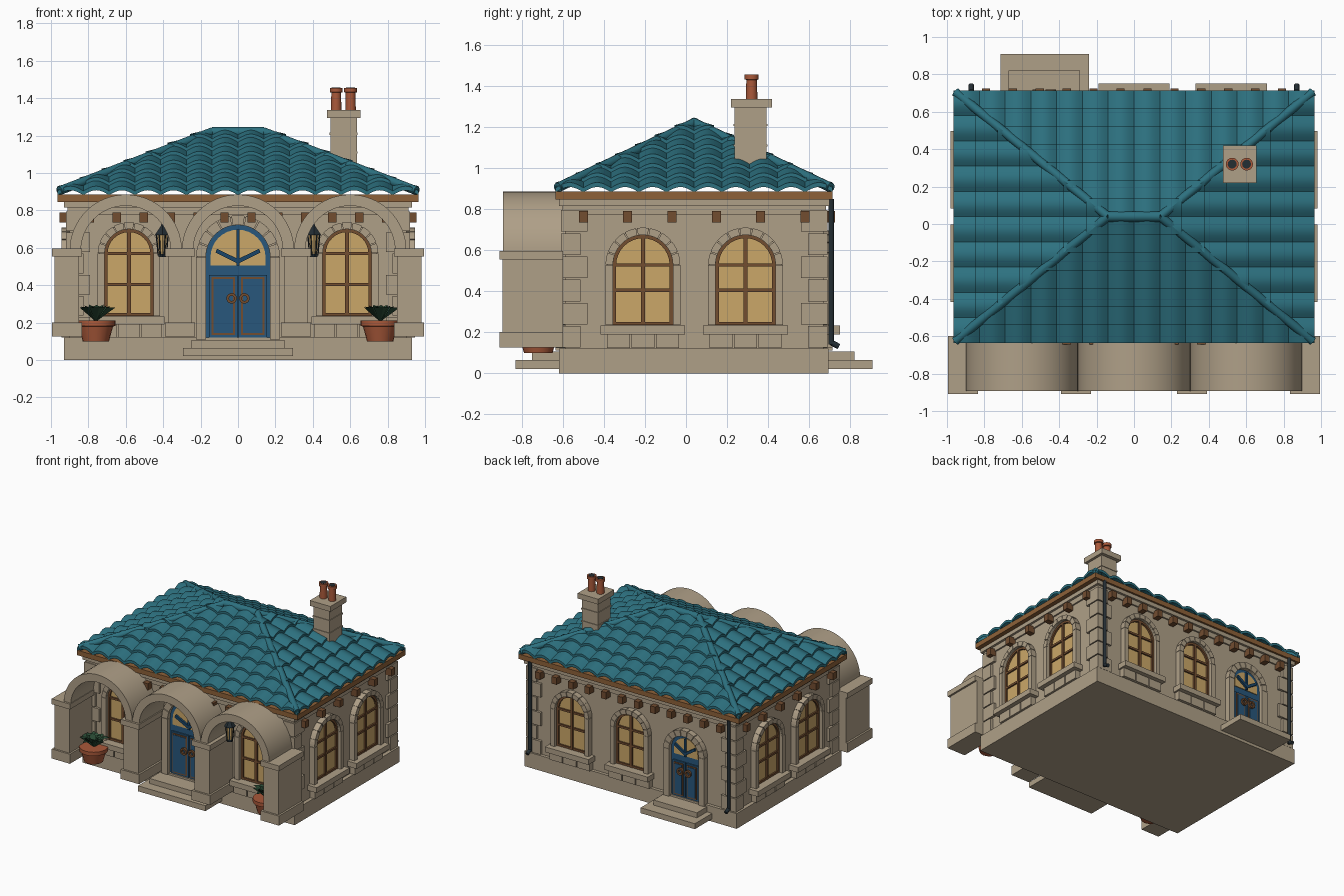
import bpy, bmesh, math
from math import pi, sin, cos
from mathutils import Matrix, Vector

cube = bpy.data.objects.get("Cube")
if cube:
    bpy.data.objects.remove(cube)

COLOURS = {
    "stone": (0.43, 0.35, 0.245), "roof_teal": (0.026, 0.165, 0.215),
    "warm_glass": (0.6, 0.39, 0.14), "wood": (0.17, 0.075, 0.03),
    "eave_wood": (0.27, 0.12, 0.04), "door_blue": (0.021, 0.095, 0.2),
    "bar_blue": (0.01, 0.06, 0.14), "terracotta": (0.4, 0.1, 0.042),
    "iron": (0.017, 0.026, 0.032), "leaf": (0.026, 0.08, 0.04),
}
mats = {}
for key, rgb in COLOURS.items():
    m = bpy.data.materials.new(key)
    m.use_nodes = True
    m.diffuse_color = (*rgb, 1)
    m.node_tree.nodes["Principled BSDF"].inputs["Base Color"].default_value = (*rgb, 1)
    mats[key] = m

parts = {}          # part name -> (bmesh, material name)
I = Matrix.Identity(4)


def part(name, mat):
    return parts.setdefault(name, (bmesh.new(), mat))[0]


def box(name, mat, x, y, z, M=I):
    """Box between the given (low, high) ranges."""
    size = [b - a for a, b in (x, y, z)]
    mid = [(a + b) / 2 for a, b in (x, y, z)]
    bmesh.ops.create_cube(part(name, mat), size=1,
                          matrix=M @ Matrix.Translation(mid) @ Matrix.Diagonal((*size, 1)))


def prism(name, mat, pts, y, M=I):
    """Outline in x, z pushed along y."""
    bm = part(name, mat)
    a, b = [[bm.verts.new(M @ Vector((px, d, pz))) for px, pz in pts] for d in y]
    n = len(pts)
    faces = [bm.faces.new(a), bm.faces.new(b[::-1])]
    faces += [bm.faces.new((a[i], b[i], b[(i + 1) % n], a[(i + 1) % n])) for i in range(n)]
    bmesh.ops.recalc_face_normals(bm, faces=faces)


def arc(cx, cz, r, a0=0, a1=pi, n=16):
    return [(cx + r * cos(a0 + (a1 - a0) * i / n), cz + r * sin(a0 + (a1 - a0) * i / n))
            for i in range(n + 1)]


def band(name, mat, cx, cz, ri, ro, y, M=I, a0=0, a1=pi, n=16):
    prism(name, mat, arc(cx, cz, ro, a0, a1, n) + arc(cx, cz, ri, a0, a1, n)[::-1], y, M)


def rod(name, mat, p, q, r1, r2=None, n=12):
    p, q = Vector(p), Vector(q)
    M = Matrix.Translation((p + q) / 2) @ (q - p).to_track_quat('Z', 'Y').to_matrix().to_4x4()
    bmesh.ops.create_cone(part(name, mat), cap_ends=True, segments=n, radius1=r1,
                          radius2=r1 if r2 is None else r2, depth=(q - p).length, matrix=M)


def lathe(name, mat, cx, cy, profile, n=20):
    for (r1, z1), (r2, z2) in zip(profile, profile[1:]):
        rod(name, mat, (cx, cy, z1), (cx, cy, z2), r1, r2, n)


# House body, base and bands
CY, WX, Y0, Y1 = 0.04, 0.9, -0.59, 0.67
box("base_slab", "stone", (-0.93, 0.93), (-0.62, 0.695), (0, 0.12))
box("walls", "stone", (-WX, WX), (Y0, Y1), (0.11, 0.85))
for grow, z in ((0.012, (0.775, 0.815)), (0.03, (0.815, 0.846))):
    box("cornice", "stone", (-WX - grow, WX + grow), (Y0 - grow, Y1 + grow), z)
box("eave_board", "eave_wood", (-0.965, 0.965), (-0.635, 0.715), (0.846, 0.885))
for i in range(6):                      # corner blocks, alternating lengths
    z = 0.125 + i * 0.113
    a, b = ((0.11, 0.075), (0.075, 0.11))[i % 2]
    for sx in (-1, 1):
        x = sorted((sx * (WX + 0.02), sx * (WX - a)))
        box("quoins", "stone", x, (Y0 - 0.02, Y0 + b), (z, z + 0.105))
        box("quoins", "stone", x, (Y1 - b, Y1 + 0.02), (z, z + 0.105))

# Local wall frames: x along the wall, -y outwards
FRONT = Matrix.Translation((0, Y0, 0))
BACK = Matrix.Translation((0, Y1, 0)) @ Matrix.Rotation(pi, 4, 'Z')
SIDES = [Matrix.Translation((s * WX, CY, 0)) @ Matrix.Rotation(s * pi / 2, 4, 'Z') for s in (1, -1)]

# Brackets under the eaves
for M, count, step in [(FRONT, 12, 0.144), (BACK, 12, 0.144)] + [(S, 6, 0.216) for S in SIDES]:
    for i in range(count):
        x = (i - (count - 1) / 2) * step
        box("eave_brackets", "wood", (x - 0.022, x + 0.022), (-0.055, 0), (0.735, 0.79), M)


def surround(M, cx, r, w, spring, bottom):
    """Stone jambs and arch stones."""
    n = 9
    band("arch_backing", "stone", cx, spring, r, r + w - 0.006, (-0.036, 0), M)
    for i in range(n):
        band("arch_stones", "stone", cx, spring, r, r + w, (-0.045, 0), M,
             pi * i / n + 0.015, pi * (i + 1) / n - 0.015, 3)
    for s in (-1, 1):
        x = sorted((cx + s * r, cx + s * (r + w)))
        box("jambs", "stone", x, (-0.045, 0), (bottom, spring), M)


def window(M, cx, r, w, spring, bottom=0.235):
    surround(M, cx, r, w, spring, bottom)
    prism("window_glass", "warm_glass",
          [(cx - r, bottom), (cx + r, bottom)] + arc(cx, spring, r), (-0.006, 0), M)
    band("window_frames", "wood", cx, spring, r - 0.016, r, (-0.02, 0), M)
    for s in (-1, 1):
        x = sorted((cx + s * r, cx + s * (r - 0.016)))
        box("window_frames", "wood", x, (-0.02, 0), (bottom, spring), M)
    box("window_frames", "wood", (cx - 0.01, cx + 0.01), (-0.02, 0), (bottom, spring + r), M)
    for z in (bottom + 0.008, 0.405, spring):
        box("window_frames", "wood", (cx - r, cx + r), (-0.018, 0), (z - 0.008, z + 0.008), M)
    box("window_sills", "stone", (cx - r - 0.06, cx + r + 0.06), (-0.08, 0), (0.19, 0.232), M)
    for i in (-1, 0, 1):
        box("sill_blocks", "stone", (cx + i * 0.12 - 0.056, cx + i * 0.12 + 0.056),
            (-0.045, 0), (0.122, 0.19), M)


def door(M, cx, r, w, spring, top):
    surround(M, cx, r, w, spring, 0.11)
    prism("door_backing", "door_blue",
          [(cx - r, 0.12), (cx + r, 0.12)] + arc(cx, spring, r), (-0.012, 0), M)
    g = r - 0.025
    prism("door_fanlight", "warm_glass",
          [(cx - g, top + 0.05), (cx + g, top + 0.05)] + arc(cx, spring, g), (-0.018, 0), M)
    box("fanlight_bars", "bar_blue", (cx - 0.008, cx + 0.008), (-0.03, 0), (top + 0.05, spring + g), M)
    z = top + 0.06
    for s in (-1, 1):
        prism("fanlight_bars", "bar_blue", [(cx, z), (cx + s * r * 0.7, z + 0.06),
              (cx + s * r * 0.65, z + 0.08), (cx, z + 0.025)], (-0.034, 0), M)
        for name, mat, e, d in (("door_leaves", "door_blue", 0, 0.022),
                                ("door_trim", "wood", 0.012, 0.028),
                                ("door_panels", "door_blue", 0.022, 0.032)):
            x = sorted((cx + s * (0.004 + e), cx + s * (r - 0.018 - e)))
            box(name, mat, x, (-d, 0), (0.122 + e, top - e), M)
        ring = M @ Matrix.Translation((cx + s * 0.034, -0.04, 0.33))
        band("door_rings", "wood", 0, 0, 0.014, 0.028, (-0.008, 0.01), ring, 0, 2 * pi, 16)


for s in (-1, 1):
    window(FRONT, s * 0.583, 0.13, 0.037, 0.57)
for S, sign in zip(SIDES, (1, -1)):
    for y in (-0.21, 0.29):
        window(S, sign * (y - CY), 0.146, 0.036, 0.528)
for x in (0, 0.52):
    window(BACK, -x, 0.13, 0.037, 0.53)
door(FRONT, 0, 0.172, 0.052, 0.55, 0.455)
door(BACK, 0.48, 0.13, 0.048, 0.485, 0.4)

# Steps at both doors
box("front_steps", "stone", (-0.295, 0.295), (-0.83, -0.6), (0.022, 0.065))
box("front_steps", "stone", (-0.25, 0.25), (-0.75, -0.6), (0.065, 0.105))
box("back_steps", "stone", (-0.715, -0.24), (0.66, 0.91), (0.022, 0.065))
box("back_steps", "stone", (-0.67, -0.29), (0.66, 0.82), (0.065, 0.105))

# Porch of three barrel arches on four piers
for cx in (-0.6, 0, 0.6):
    band("porch_arches", "stone", cx, 0.585, 0.24, 0.3, (-0.893, -0.59), n=32)
for cx in (-0.915, -0.31, 0.31, 0.915):
    for e, z in ((0.065, (0.125, 0.56)), (0.08, (0.125, 0.2)), (0.08, (0.555, 0.597))):
        box("porch_piers", "stone", (cx - e, cx + e), (-0.83 - e, -0.6), z)


# Barrel tiles: one stepped, scalloped sheet per slope, trimmed at the hips
def tile_slope(half, top, depth, run, angle, columns, courses=7, seg=8):
    bm = part("roof_tiles", "roof_teal")
    tmp = bmesh.new()
    rows = []
    for j in range(courses):
        rows += [(j / courses, 0.0), (j / courses, 0.022), ((j + 1) / courses, 0.004)]
    grid = []
    for t, lift in rows:
        line = []
        for i in range(columns * seg + 1):
            bump = 0.026 * sin(pi * (i % seg) / seg)
            line.append(tmp.verts.new((half * (2 * i / (columns * seg) - 1), run * t - depth,
                                       0.882 + 0.325 * t + lift + bump)))
        grid.append(line)
    for a, b in zip(grid, grid[1:]):
        for i in range(len(a) - 1):
            tmp.faces.new((a[i], a[i + 1], b[i + 1], b[i]))
    for s in (-1, 1):
        bmesh.ops.bisect_plane(tmp, geom=tmp.verts[:] + tmp.edges[:] + tmp.faces[:],
                               plane_co=(s * half, -depth, 0),
                               plane_no=(s * run, half - top, 0), clear_outer=True)
    tmp.transform(Matrix.Translation((0, CY, 0)) @ Matrix.Rotation(angle, 4, 'Z'))
    mesh = bpy.data.meshes.new("tile_sheet")
    tmp.to_mesh(mesh)
    tmp.free()
    bm.from_mesh(mesh)
    bpy.data.meshes.remove(mesh)


RX, RY, RIDGE = 0.965, 0.675, 0.14
for turn in (0, pi):
    tile_slope(RX, RIDGE, RY, RY, turn, 14)
    tile_slope(RY, 0, RX, RX - RIDGE, turn + pi / 2, 10)
rod("ridge_cap", "roof_teal", (-RIDGE, CY, 1.218), (RIDGE, CY, 1.218), 0.028)
for sx in (-1, 1):
    for sy in (-1, 1):
        rod("hip_caps", "roof_teal", (sx * (RX - 0.01), CY + sy * (RY - 0.01), 0.905),
            (sx * RIDGE, CY, 1.22), 0.024)

# Chimney with two clay pots
box("chimney_stack", "stone", (0.495, 0.635), (0.237, 0.393), (0.95, 1.3))
for z in (1.11, 1.21):
    box("chimney_bands", "stone", (0.49, 0.64), (0.232, 0.398), (z - 0.006, z + 0.006))
box("chimney_cap", "stone", (0.475, 0.655), (0.22, 0.42), (1.295, 1.337))
for x in (0.525, 0.602):
    lathe("chimney_pots", "terracotta", x, 0.32,
          [(0.028, 1.335), (0.026, 1.43), (0.034, 1.432), (0.034, 1.455)])
    rod("chimney_holes", "iron", (x, 0.32, 1.45), (x, 0.32, 1.457), 0.024)

# Downpipes, porch lanterns and potted plants, mirrored
for s in (-1, 1):
    rod("downpipes", "iron", (s * 0.87, 0.708, 0.14), (s * 0.87, 0.708, 0.85), 0.014)
    rod("downpipes", "iron", (s * 0.87, 0.708, 0.15), (s * 0.87, 0.745, 0.13), 0.014)
    lx, ly = s * 0.405, -0.68
    rod("lantern_arms", "iron", (lx, -0.59, 0.69), (lx, ly, 0.72), 0.008)
    rod("lantern_arms", "iron", (lx, ly, 0.69), (s * 0.325, ly, 0.65), 0.008)
    rod("lantern_caps", "iron", (lx, ly, 0.67), (lx, ly, 0.72), 0.045, 0.006, 6)
    rod("lantern_glass", "warm_glass", (lx, ly, 0.565), (lx, ly, 0.67), 0.02, 0.03, 6)
    rod("lantern_caps", "iron", (lx, ly, 0.55), (lx, ly, 0.567), 0.024, n=6)
    for k in range(6):
        c, d = cos(k * pi / 3), sin(k * pi / 3)
        rod("lantern_bars", "iron", (lx + 0.022 * c, ly + 0.022 * d, 0.56),
            (lx + 0.032 * c, ly + 0.032 * d, 0.67), 0.004, n=5)
    px, py = s * 0.76, -0.72
    lathe("flower_pots", "terracotta", px, py,
          [(0.07, 0.1), (0.092, 0.18), (0.104, 0.182), (0.104, 0.212)])
    bm = part("pot_leaves", "leaf")
    for k in range(18):
        a, lean = k * 2.4, 0.35 + 0.65 * (k / 17)
        out, side = Vector((cos(a), sin(a), 0)), Vector((-sin(a), cos(a), 0)) * 0.026
        root = Vector((px, py, 0.205))
        mid = root + out * 0.075 * lean + Vector((0, 0, 0.075))
        tip = root + out * 0.125 * lean + Vector((0, 0, 0.105 - 0.035 * lean))
        v = [bm.verts.new(p) for p in (root, mid + side, tip, mid - side)]
        bm.faces.new(v)

# Turn every part into an object
bpy.ops.object.select_all(action='DESELECT')
SMOOTH = ("roof_tiles", "ridge_cap", "hip_caps", "porch_arches", "chimney_pots",
          "flower_pots", "downpipes", "door_rings")
for name, (bm, mat) in parts.items():
    mesh = bpy.data.meshes.new(name)
    bm.to_mesh(mesh)
    bm.free()
    mesh.materials.append(mats[mat])
    ob = bpy.data.objects.new(name, mesh)
    bpy.context.collection.objects.link(ob)
    if name in SMOOTH:
        ob.select_set(True)
        bpy.context.view_layer.objects.active = ob
bpy.ops.object.shade_smooth_by_angle(angle=math.radians(35))
